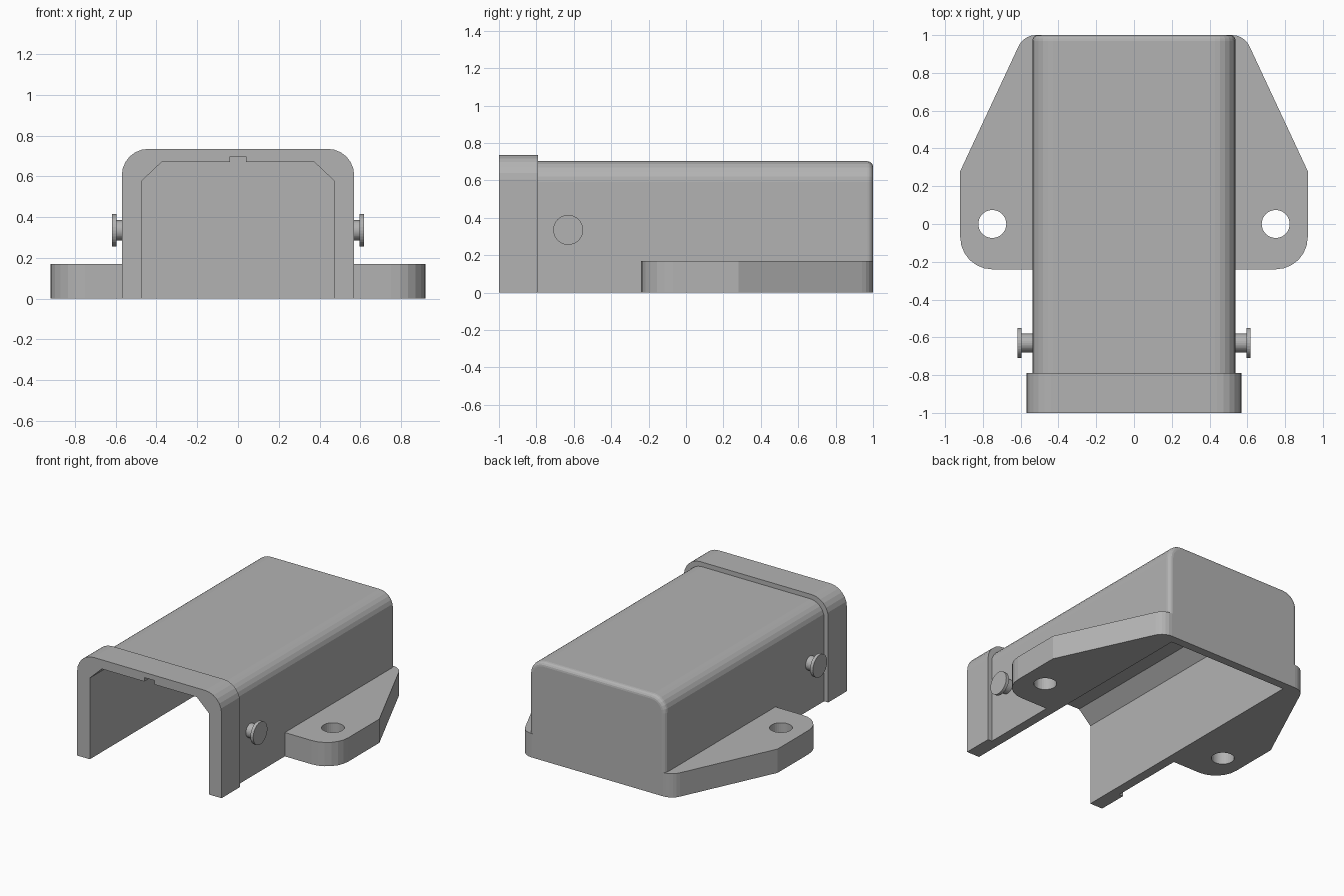
import bpy, bmesh, math
from mathutils import Vector

cube = bpy.data.objects.get("Cube")
if cube:
    bpy.data.objects.remove(cube, do_unlink=True)

grey = bpy.data.materials.new("light grey")
grey.use_nodes = True
grey.diffuse_color = (0.45, 0.45, 0.45, 1)
grey.node_tree.nodes["Principled BSDF"].inputs["Base Color"].default_value = (0.45, 0.45, 0.45, 1)


def finish(name, bm):
    bmesh.ops.recalc_face_normals(bm, faces=bm.faces)
    mesh = bpy.data.meshes.new(name)
    bm.to_mesh(mesh)
    bm.free()
    mesh.materials.append(grey)
    obj = bpy.data.objects.new(name, mesh)
    bpy.context.collection.objects.link(obj)
    return obj


def prism(points, lift, start, end):
    """Extrude a 2D outline; lift maps (u, v, depth) to 3D."""
    bm = bmesh.new()
    face = bm.faces.new([bm.verts.new(lift(u, v, start)) for u, v in points])
    new = bmesh.ops.extrude_face_region(bm, geom=[face])["geom"]
    verts = [g for g in new if isinstance(g, bmesh.types.BMVert)]
    bmesh.ops.translate(bm, verts=verts, vec=lift(0, 0, end - start))
    return bm


def along_x(u, v, d):
    return Vector((d, u, v))


def along_y(u, v, d):
    return Vector((u, d, v))


def along_z(u, v, d):
    return Vector((u, v, d))


def arc(cx, cy, r, a0, a1, steps):
    angles = [math.radians(a0 + (a1 - a0) * i / steps) for i in range(steps + 1)]
    return [(cx + r * math.cos(a), cy + r * math.sin(a)) for a in angles]


def mirrored(half):
    return half + [(-x, z) for x, z in reversed(half)]


def arch(w, h, r):
    return mirrored([(w, 0)] + arc(w - r, h - r, r, 0, 90, 6))


def circle(cx, cy, r):
    return arc(cx, cy, r, 0, 360, 32)[:-1]


def cut(obj, cutter):
    mod = obj.modifiers.new("Cut", 'BOOLEAN')
    mod.operation = 'DIFFERENCE'
    mod.solver = 'EXACT'
    mod.object = cutter
    cutter.hide_render = True
    bpy.context.view_layer.objects.active = obj
    bpy.ops.object.modifier_apply(modifier=mod.name)


def mirror(obj):
    obj.modifiers.new("Mirror", 'MIRROR')


# Cavity: chamfered tunnel with a keyway along the roof, closed at the back
cavity = finish("cavity_cutter", prism(
    mirrored([(0.47, -0.1), (0.47, 0.58), (0.375, 0.67), (0.04, 0.67), (0.04, 0.698)]),
    along_y, -1.1, 0.94))

# Hood shell with softened back edges
bm = prism(arch(0.538, 0.702, 0.11), along_y, -0.79, 1)
rim = [e for e in bm.edges
       if all(v.co.y > 0.99 for v in e.verts) and any(v.co.z > 0.01 for v in e.verts)]
bmesh.ops.bevel(bm, geom=rim, offset=0.03, segments=4, profile=0.5, affect='EDGES')
shell = finish("hood_shell", bm)
cut(shell, cavity)

# Thicker collar around the open front
collar = finish("front_collar", prism(arch(0.57, 0.735, 0.13), along_y, -1, -0.79))
cut(collar, cavity)
bpy.data.objects.remove(cavity, do_unlink=True)

# Mounting flanges with screw holes
outline = ([(0.5, -0.24)] + arc(0.75, -0.07, 0.17, -90, 0, 6)
           + [(0.92, 0.28)] + arc(0.52, 0.9, 0.1, 25, 90, 5) + [(0.5, 1)])
flange = finish("mounting_flange", prism(outline, along_z, 0, 0.17))
hole = finish("hole_cutter", prism(circle(0.75, 0, 0.074), along_z, -0.1, 0.3))
cut(flange, hole)
bpy.data.objects.remove(hole, do_unlink=True)
mirror(flange)

# Locking pins: stem and wider head
for name, radius, start, end in (("pin_stem", 0.05, 0.52, 0.595),
                                 ("pin_head", 0.08, 0.595, 0.617)):
    mirror(finish(name, prism(circle(-0.63, 0.335, radius), along_x, start, end)))
